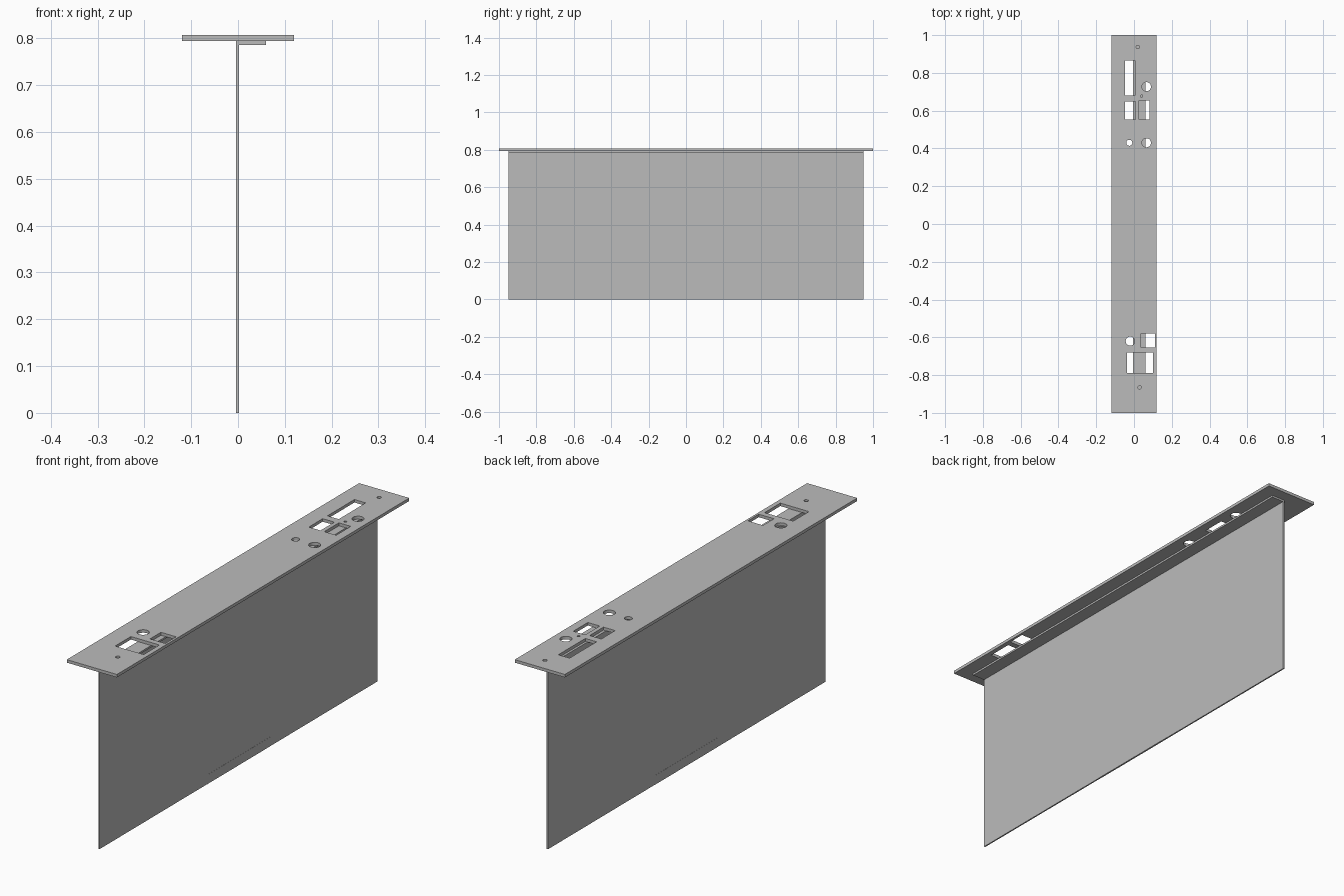
import bpy, bmesh
from math import cos, sin, tau

cube = bpy.data.objects.get("Cube")
if cube:
    bpy.data.objects.remove(cube, do_unlink=True)

grey = bpy.data.materials.new("plain grey")
grey.use_nodes = True
colour = (0.5, 0.5, 0.5, 1)
grey.diffuse_color = colour
grey.node_tree.nodes["Principled BSDF"].inputs["Base Color"].default_value = colour


def add_object(name, mesh):
    mesh.materials.clear()
    mesh.materials.append(grey)
    obj = bpy.data.objects.new(name, mesh)
    bpy.context.collection.objects.link(obj)
    return obj


def box(name, x, y, z):
    """Box from (low, high) ranges."""
    bm = bmesh.new()
    bmesh.ops.create_cube(bm, size=1)
    for v in bm.verts:
        v.co = [lo + (c + 0.5) * (hi - lo) for c, (lo, hi) in zip(v.co, (x, y, z))]
    mesh = bpy.data.meshes.new(name)
    bm.to_mesh(mesh)
    bm.free()
    return add_object(name, mesh)


def rect(x0, x1, y0, y1):
    return [(x0, y0), (x1, y0), (x1, y1), (x0, y1)]


def circle(x, y, r, n=32):
    return [(x + r * cos(tau * i / n), y + r * sin(tau * i / n)) for i in range(n)]


def pierced_plate(name, outlines, z0, z1):
    """First outline is the rim, the others are holes through the plate."""
    curve = bpy.data.curves.new(name, "CURVE")
    curve.dimensions = "2D"
    curve.fill_mode = "BOTH"
    curve.extrude = (z1 - z0) / 2
    for points in outlines:
        spline = curve.splines.new("POLY")
        spline.points.add(len(points) - 1)
        for p, (x, y) in zip(spline.points, points):
            p.co = (x, y, 0, 1)
        spline.use_cyclic_u = True
    temp = bpy.data.objects.new(name + " outline", curve)
    bpy.context.collection.objects.link(temp)
    bpy.context.view_layer.update()
    graph = bpy.context.evaluated_depsgraph_get()
    mesh = bpy.data.meshes.new_from_object(temp.evaluated_get(graph))
    bpy.data.objects.remove(temp, do_unlink=True)
    # Weld caps to walls, keep flat shading
    bm = bmesh.new()
    bm.from_mesh(mesh)
    bmesh.ops.remove_doubles(bm, verts=bm.verts, dist=0.0001)
    bmesh.ops.translate(bm, verts=bm.verts, vec=(0, 0, (z0 + z1) / 2))
    bmesh.ops.recalc_face_normals(bm, faces=bm.faces)
    for f in bm.faces:
        f.smooth = False
    bm.to_mesh(mesh)
    bm.free()
    mesh.name = name
    return add_object(name, mesh)


# Top plate with its cut-outs
holes = [
    rect(-0.048, 0.006, 0.68, 0.865),
    rect(-0.048, 0.008, 0.553, 0.648),
    rect(0.026, 0.083, 0.553, 0.653),
    rect(0.037, 0.11, -0.655, -0.58),
    rect(-0.037, 0.10, -0.788, -0.68),
    circle(0.066, 0.727, 0.024),
    circle(0.066, 0.43, 0.024),
    circle(-0.02, -0.62, 0.024),
    circle(-0.025, 0.43, 0.016),
    circle(0.02, 0.937, 0.009),
    circle(0.03, -0.865, 0.009),
    circle(0.04, 0.677, 0.006),
]
pierced_plate("top_plate", [rect(-0.12, 0.12, -1, 1)] + holes, 0.794, 0.807)

# Upright sheet, its folded flange under the plate, and the low centre pad
box("upright_panel", (-0.004, 0.002), (-0.95, 0.95), (0, 0.794))
box("folded_flange", (0.002, 0.06), (-0.95, 0.95), (0.786, 0.794))
box("centre_pad", (-0.0046, 0.0026), (-0.215, 0.215), (0, 0.04))
